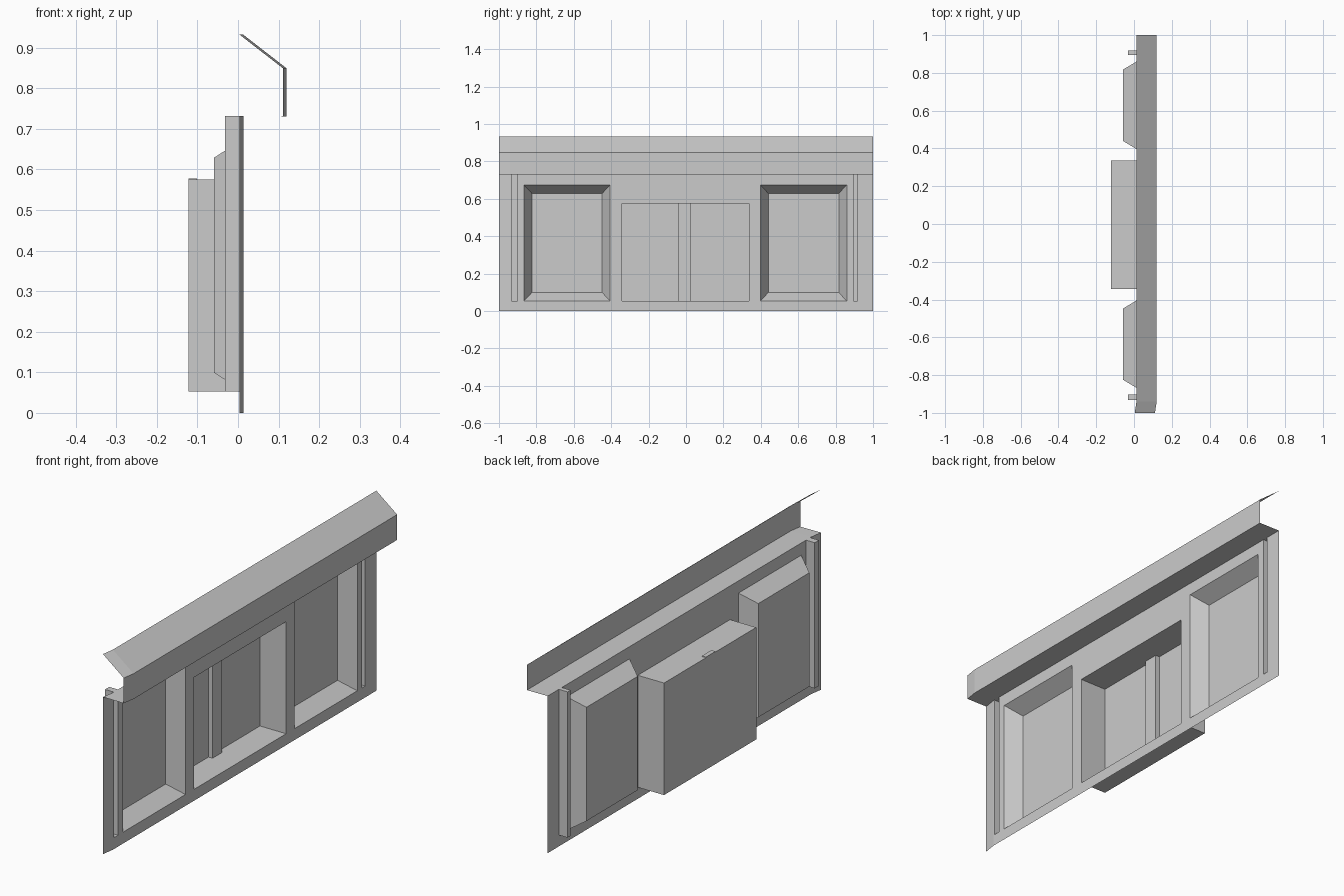
import bpy, bmesh

if "Cube" in bpy.data.objects:
    bpy.data.objects.remove(bpy.data.objects["Cube"])

WALL_X = 0.013          # plane of the wall sheet
END_SHIFT = -0.009      # the -y end strip bends back slightly
TOP = 0.732

# Openings: y0, y1, z0, z1, back x, (inset y, inset z) of the back face
WINDOW_INSET = (0.043, 0.046)
OPENINGS = {
    "window_recess_near": (-0.867, -0.405, 0.053, 0.675, -0.059, WINDOW_INSET),
    "window_recess_far": (0.397, 0.86, 0.053, 0.675, -0.059, WINDOW_INSET),
    "door_recess": (-0.343, 0.336, 0.053, 0.575, -0.122, (0, 0)),
    "slot_near": (-0.933, -0.902, 0.053, TOP, -0.032, (0, 0)),
    "slot_far": (0.896, 0.918, 0.053, TOP, -0.032, (0, 0)),
}


def finish(bm, name):
    bmesh.ops.remove_doubles(bm, verts=bm.verts, dist=1e-5)
    mesh = bpy.data.meshes.new(name)
    bm.to_mesh(mesh)
    bm.free()
    obj = bpy.data.objects.new(name, mesh)
    bpy.context.collection.objects.link(obj)
    return obj


def quad(bm, points):
    return bm.faces.new([bm.verts.new(p) for p in points])


def bend(x, y):
    return x + (END_SHIFT if y == -1 else 0)


# Wall sheet: grid of cells, leaving out the openings
holes = OPENINGS.values()
ys = sorted({-1, -0.94, 1} | {v for h in holes for v in h[:2]})
zs = sorted({0, TOP} | {v for h in holes for v in h[2:4]})
bm = bmesh.new()
for y0, y1 in zip(ys, ys[1:]):
    for z0, z1 in zip(zs, zs[1:]):
        cy, cz = (y0 + y1) / 2, (z0 + z1) / 2
        if any(h[0] < cy < h[1] and h[2] < cz < h[3] for h in holes):
            continue
        quad(bm, [(bend(WALL_X, y), y, z)
                  for y, z in ((y0, z0), (y1, z0), (y1, z1), (y0, z1))])
bmesh.ops.remove_doubles(bm, verts=bm.verts, dist=1e-5)
bmesh.ops.dissolve_limit(bm, angle_limit=0.01, verts=bm.verts, edges=bm.edges)
finish(bm, "wall")

# Recesses: open trays behind each opening
for name, (y0, y1, z0, z1, back, (iy, iz)) in OPENINGS.items():
    bm = bmesh.new()
    rim = [(WALL_X, y, z) for y, z in ((y0, z0), (y1, z0), (y1, z1), (y0, z1))]
    base = [(back, y, z) for y, z in ((y0 + iy, z0 + iz), (y1 - iy, z0 + iz),
                                      (y1 - iy, z1 - iz), (y0 + iy, z1 - iz))]
    quad(bm, base)
    for i in range(4):
        j = (i + 1) % 4
        quad(bm, [rim[i], rim[j], base[j], base[i]])
    finish(bm, name)

# Awning: ledge, lip and slope swept along y
profile = [(WALL_X, TOP), (0.12, 0.731), (0.12, 0.849), (WALL_X, 0.932)]
bm = bmesh.new()
for (xa, za), (xb, zb) in zip(profile, profile[1:]):
    for y0, y1 in ((-1, -0.94), (-0.94, 1)):
        quad(bm, [(bend(xa, y0), y0, za), (bend(xa, y1), y1, za),
                  (bend(xb, y1), y1, zb), (bend(xb, y0), y0, zb)])
finish(bm, "awning")

# Door post in the middle of the door recess
bm = bmesh.new()
bmesh.ops.create_cube(bm, size=1)
bmesh.ops.scale(bm, vec=(0.021, 0.07, 0.525), verts=bm.verts)
bmesh.ops.translate(bm, vec=(-0.1115, -0.008, 0.3155), verts=bm.verts)
finish(bm, "door_post")
